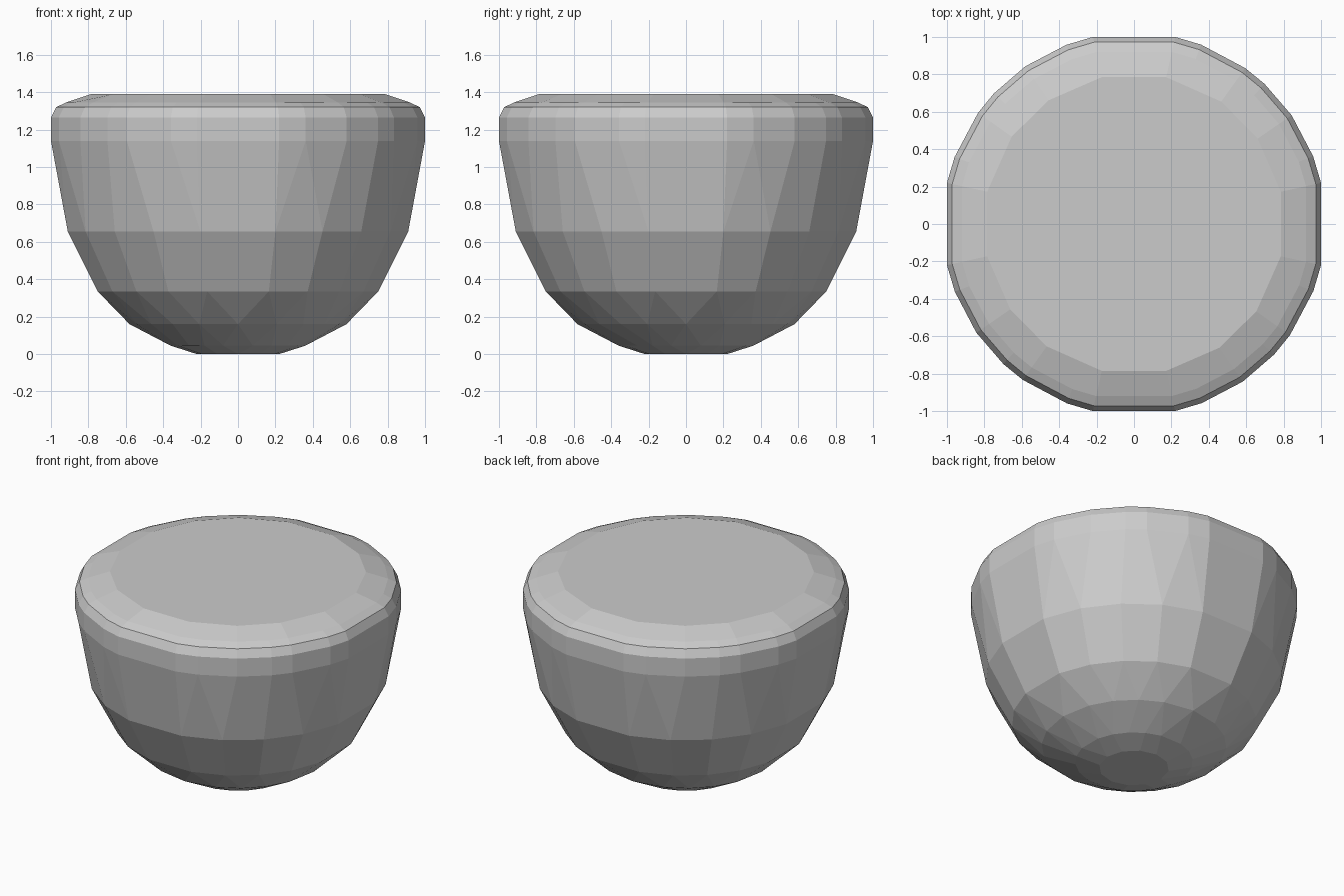
import bpy, bmesh, math

if "Cube" in bpy.data.objects:
    bpy.data.objects.remove(bpy.data.objects["Cube"])

# Profile: (apparent half-width, height) from flat base to flat top
PROFILE = [(0.22, 0.0), (0.36, 0.045), (0.58, 0.16), (0.75, 0.335),
           (0.86, 0.54), (0.91, 0.655), (1.0, 1.14), (1.0, 1.265),
           (0.972, 1.32), (0.92, 1.345), (0.785, 1.39)]

# Uneven facet angles for one quarter, repeated four times around
UPPER = [-12.4, 12.4, 20.7, 34.6, 47.0, 54.5, 69.5]
LOWER = [-12.4, 12.4, 29.0, 45.0, 61.0]
LOWER_SHIFT = [0.0, 21.0, 37.0, 53.0, 69.0]
BASE = [0.0, 30.0, 60.0]


def ring(bm, width, z, angles):
    # Scale so the widest point along the axes matches the profile
    r = width / max(math.cos(math.radians(a)) for a in angles)
    for k in range(4):
        for a in angles:
            t = math.radians(a + 90 * k)
            bm.verts.new((r * math.cos(t), r * math.sin(t), z))


# Faceted bowl-shaped solid: staggered rings wrapped in a convex skin
bm = bmesh.new()
for i, (w, z) in enumerate(PROFILE):
    if i == 0:
        angles = BASE
    elif z > 1.0:
        angles = UPPER
    else:
        angles = LOWER if i % 2 else LOWER_SHIFT
    ring(bm, w, z, angles)
hull = bmesh.ops.convex_hull(bm, input=bm.verts[:])
loose = [v for v in bm.verts if not v.link_faces]
bmesh.ops.delete(bm, geom=loose, context='VERTS')

# Merge nearly flat triangles into larger facets
bmesh.ops.dissolve_limit(bm, angle_limit=math.radians(4),
                         verts=bm.verts[:], edges=bm.edges[:])
bmesh.ops.recalc_face_normals(bm, faces=bm.faces[:])

mesh = bpy.data.meshes.new("faceted_bowl_body")
bm.to_mesh(mesh)
bm.free()
body = bpy.data.objects.new("faceted_bowl_body", mesh)
bpy.context.collection.objects.link(body)
